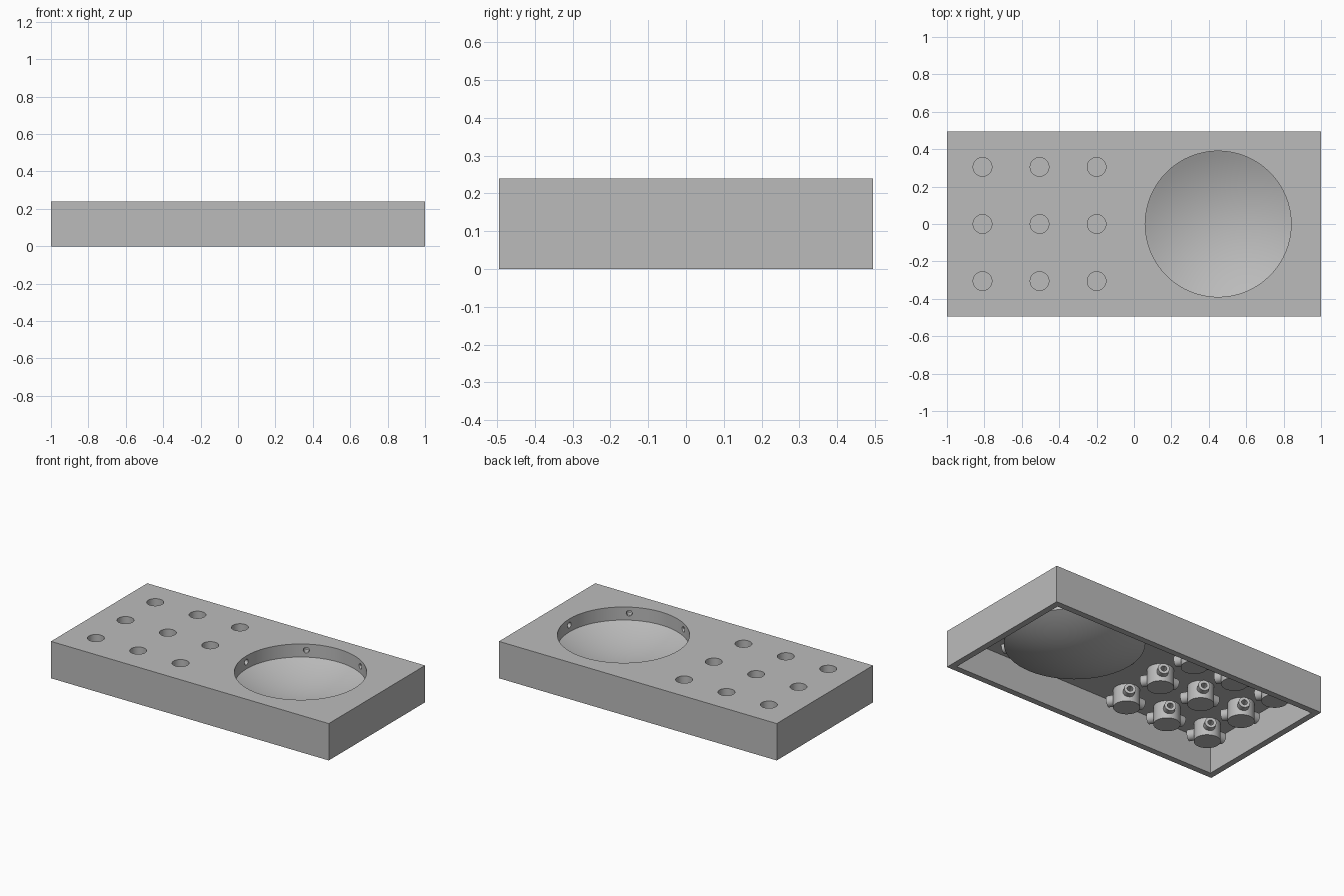
import bpy, bmesh
from math import radians, pi
from mathutils import Matrix, Vector

if "Cube" in bpy.data.objects:
    bpy.data.objects.remove(bpy.data.objects["Cube"])

grey = bpy.data.materials.new("plain_grey")
grey.use_nodes = True
color = (0.5, 0.5, 0.5, 1)
grey.diffuse_color = color
grey.node_tree.nodes["Principled BSDF"].inputs["Base Color"].default_value = color

# Main dimensions
HEIGHT, CEILING, WALL = 0.24, 0.205, 0.04
HALF_X, HALF_Y = 1.0, 0.495
CUP_R, CUP_OUT = 0.05, 0.078
BOWL_R, BOWL_OUT = 0.39, 0.41
BORE = 0.017
BOWL_AT = Vector((0.45, 0, 0))
CUPS = [Vector((x, y, 0)) for x in (-0.81, -0.505, -0.2) for y in (-0.305, 0, 0.305)]
CUP_ANGLES = (60, 180, 300)
BOWL_ANGLES = range(0, 360, 60)


def add_object(name, bm):
    bmesh.ops.recalc_face_normals(bm, faces=bm.faces)
    mesh = bpy.data.meshes.new(name)
    bm.to_mesh(mesh)
    bm.free()
    mesh.materials.append(grey)
    obj = bpy.data.objects.new(name, mesh)
    bpy.context.collection.objects.link(obj)
    return obj


def box(name, size, center):
    bm = bmesh.new()
    bmesh.ops.create_cube(bm, size=1)
    bmesh.ops.scale(bm, vec=size, verts=bm.verts)
    bmesh.ops.translate(bm, vec=center, verts=bm.verts)
    return add_object(name, bm)


def lathe(name, profile, places, steps=64, closed=False):
    """Spin a radius/height profile about z, once for each placement matrix."""
    bm = bmesh.new()
    for place in places:
        verts = [bm.verts.new((r, 0, z)) for r, z in profile]
        pairs = list(zip(verts, verts[1:]))
        if closed:
            pairs.append((verts[-1], verts[0]))
        edges = [bm.edges.new(p) for p in pairs]
        done = bmesh.ops.spin(bm, geom=verts + edges, cent=(0, 0, 0), axis=(0, 0, 1),
                              angle=2 * pi, steps=steps, use_merge=True)
        new = {v for e in edges for f in e.link_faces for v in f.verts}
        grow = list(new)
        while grow:
            for e in grow.pop().link_edges:
                for v in e.verts:
                    if v not in new:
                        new.add(v)
                        grow.append(v)
        bmesh.ops.transform(bm, matrix=place, verts=list(new))
    bmesh.ops.remove_doubles(bm, verts=bm.verts, dist=0.00005)
    return add_object(name, bm)


def rod(name, radius, low, high, places, steps=64):
    return lathe(name, [(0, low), (radius, low), (radius, high), (0, high)], places, steps)


def radial(center, angles, z):
    """Matrices that turn local z outward at each angle around a center."""
    return [Matrix.Translation(center + Vector((0, 0, z)))
            @ Matrix.Rotation(radians(a), 4, 'Z') @ Matrix.Rotation(pi / 2, 4, 'Y')
            for a in angles]


def cut(target, cutter):
    mod = target.modifiers.new("cut", 'BOOLEAN')
    mod.operation, mod.solver, mod.object = 'DIFFERENCE', 'EXACT', cutter
    with bpy.context.temp_override(object=target, active_object=target):
        bpy.ops.object.modifier_apply(modifier=mod.name)
    cutter.hide_render = True
    bpy.data.objects.remove(cutter)


def nozzles(name, places, low, high):
    ring = [(BORE, low), (BORE, high), (0.034, high), (0.034, low)]
    return lathe(name, ring, places, 32, closed=True)


# Tray shell, open underneath, with holes through the top
shell = box("tray_shell", (2 * HALF_X, 2 * HALF_Y, HEIGHT), (0, 0, HEIGHT / 2))
cut(shell, box("cavity", (2 * (HALF_X - WALL), 2 * (HALF_Y - WALL), 2 * CEILING), (0, 0, 0)))
cut(shell, rod("cup_holes", CUP_R, 0.1, 0.3, [Matrix.Translation(c) for c in CUPS]))
cut(shell, rod("bowl_hole", BOWL_R, 0.1, 0.3, [Matrix.Translation(BOWL_AT)]))
bowl_bores = radial(BOWL_AT, BOWL_ANGLES, 0.2)
cut(shell, rod("bores", BORE + 0.001, 0.36, 0.43, bowl_bores, 32))

# Round bowl: short upright wall above a shallow dished floor
steps = [i / 14 for i in range(15)]
inner = [(BOWL_R * t, 0.065 + 0.09 * t * t) for t in steps]
outer = [(BOWL_OUT * t, 0.04 + 0.1 * t * t) for t in reversed(steps)]
bowl = lathe("bowl", inner + [(BOWL_R, CEILING), (BOWL_OUT, CEILING)] + outer,
             [Matrix.Translation(BOWL_AT)])
cut(bowl, rod("bores", BORE + 0.001, 0.36, 0.43, bowl_bores, 32))
parts = [shell, bowl, nozzles("bowl_nozzles", bowl_bores, 0.4, 0.44)]

# Cups with three side nozzles each
cup_profile = [(0, 0.115), (CUP_R, 0.115), (CUP_R, CEILING),
               (CUP_OUT, CEILING), (CUP_OUT, 0.09), (0, 0.09)]
for i, c in enumerate(CUPS, 1):
    cup = lathe(f"cup_{i}", cup_profile, [Matrix.Translation(c)])
    bores = radial(c, CUP_ANGLES, 0.152)
    cut(cup, rod("bores", BORE + 0.001, 0.035, 0.1, bores, 32))
    parts += [cup, nozzles(f"cup_nozzles_{i}", bores, 0.06, 0.115)]

# Smooth the round surfaces and keep the edges sharp
bpy.ops.object.select_all(action='DESELECT')
for p in parts:
    p.select_set(True)
bpy.context.view_layer.objects.active = shell
bpy.ops.object.shade_smooth_by_angle(angle=radians(30))
